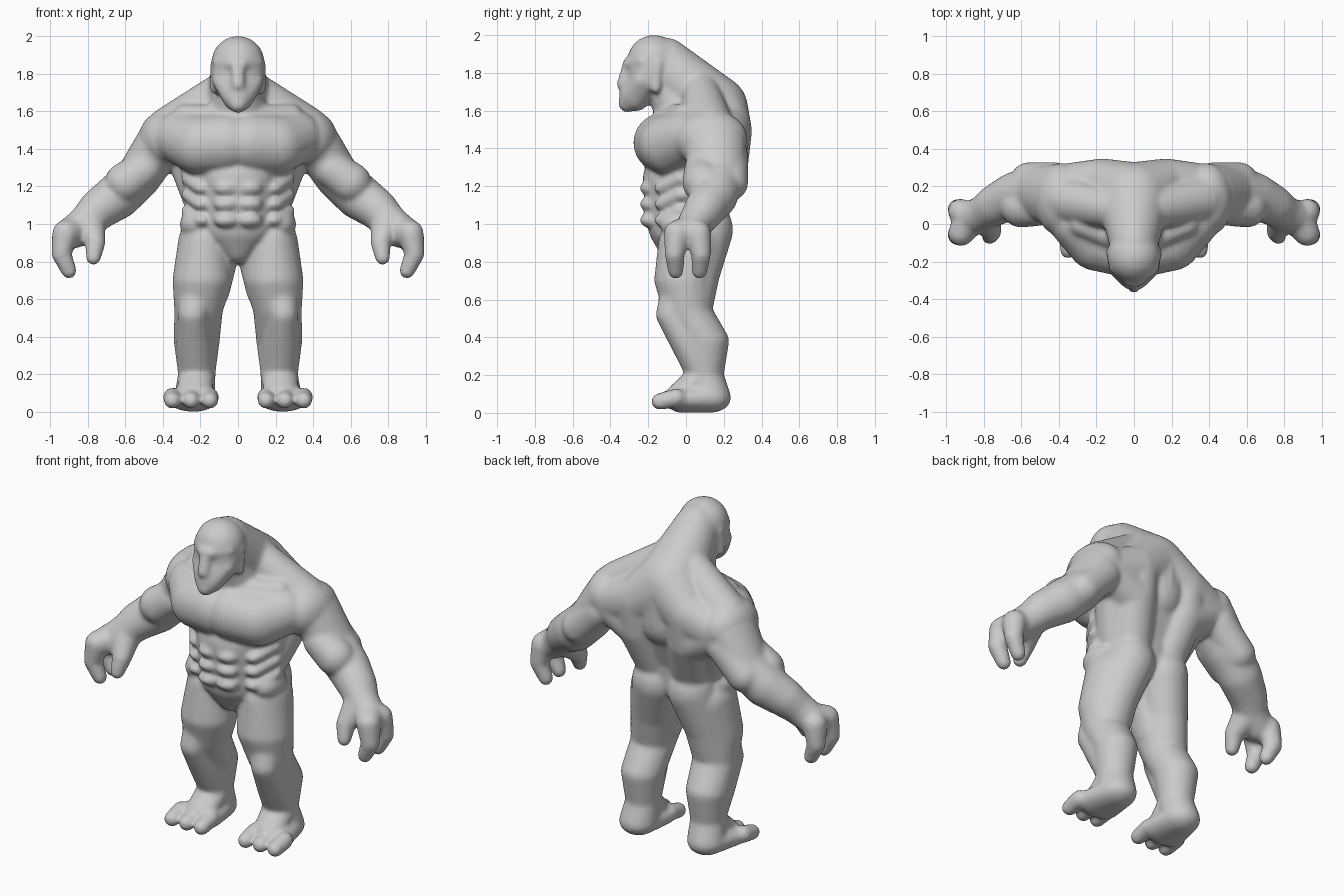
import bpy
import bmesh
from mathutils import Vector

cube = bpy.data.objects.get("Cube")
if cube:
    bpy.data.objects.remove(cube)

skin = bpy.data.materials.new("grey_skin")
skin.use_nodes = True
skin.diffuse_color = (.6, .6, .6, 1)
skin.node_tree.nodes["Principled BSDF"].inputs["Base Color"].default_value = skin.diffuse_color

# Unit sphere points shared by every muscle
template = bmesh.new()
bmesh.ops.create_icosphere(template, subdivisions=3, radius=1)
sphere = [vert.co.copy() for vert in template.verts]
template.free()

flesh = bmesh.new()


def ball(x, y, z, size, wide=1, deep=1, tall=1):
    """Points of an ellipsoid around a centre."""
    stretch = Vector((wide, deep, tall)) * size
    return [Vector((x, y, z)) + point * stretch for point in sphere]


def muscle(*balls):
    """Skin a chain of ellipsoids, each neighbouring pair with a convex hull."""
    for start, end in zip(balls, balls[1:] or balls):
        verts = [flesh.verts.new(point) for point in start + end]
        result = bmesh.ops.convex_hull(flesh, input=verts)
        inside = [item for item in result["geom_interior"] if isinstance(item, bmesh.types.BMVert)]
        bmesh.ops.delete(flesh, geom=inside, context="VERTS")


# Torso core
crotch = ball(0, 0, .88, .08)
pelvis = ball(0, .02, .98, .18, wide=1.5, tall=.6)
waist = ball(0, .02, 1.12, .2, wide=1.4, deep=.95, tall=.5)
ribs = ball(0, .05, 1.38, .25, wide=1.3, tall=.7)
upper_back = ball(0, .1, 1.5, .22, wide=1.5, tall=.6)
muscle(crotch, pelvis, waist, ribs, upper_back)

# Neck and hump
nape = ball(0, -.1, 1.83, .13, tall=1.2)
hump = ball(0, .15, 1.61, .18, wide=1.1)
throat = ball(0, -.1, 1.75, .11)
neck_base = ball(0, 0, 1.58, .17, tall=.5)
muscle(nape, hump, ball(0, .16, 1.4, .17))
muscle(throat, neck_base)

# Shoulders and back
neck_side = ball(.07, .07, 1.72, .1)
shoulder_top = ball(.36, .13, 1.5, .13)
deltoid = ball(.39, .13, 1.45, .14, deep=1.4, tall=1.1)
muscle(neck_side, shoulder_top)
muscle(deltoid)
shoulder_blade = ball(.17, .23, 1.49, .12, tall=1.2)
rear_shoulder = ball(.38, .2, 1.42, .12)
back_middle = ball(.17, .2, 1.32, .13)
back_base = ball(.12, .11, 1.08, .12)
muscle(hump, shoulder_blade, rear_shoulder)
muscle(shoulder_blade, back_middle, back_base)
muscle(rear_shoulder, back_middle)
lat_top = ball(.26, .15, 1.36, .12)
lat_base = ball(.19, .06, 1.12, .1)
muscle(lat_top, lat_base)

# Chest and its upper shelf
breast_inner = ball(.06, -.12, 1.43, .16)
breast = ball(.2, -.09, 1.42, .16)
armpit = ball(.31, .01, 1.46, .14)
muscle(breast_inner, breast, armpit)
shelf_inner = ball(.06, -.1, 1.57, .06)
shelf_outer = ball(.28, 0, 1.57, .07)
muscle(shelf_inner, shelf_outer)

# Stomach wall, its rows and flank ridges
stomach_top = ball(0, -.09, 1.24, .14, wide=1.4)
stomach_base = ball(0, -.09, .98, .11, wide=1.6)
muscle(stomach_top, stomach_base)
for row in range(3):
    height = 1.19 - row * .085
    muscle(ball(.06, -.19, height, .055, wide=1.3, tall=.75))
    ridge_front = ball(.19, -.12, height, .05, tall=.7)
    ridge_back = ball(.25, -.02, height + .05, .055, tall=.7)
    muscle(ridge_front, ridge_back)
groin = ball(0, -.06, .87, .08)
hip = ball(.23, -.02, 1, .08, deep=1.5)
muscle(stomach_base, groin)
muscle(hip)

# Legs
thigh_top = ball(.18, .02, .9, .14, deep=1.2)
thigh = ball(.19, -.01, .7, .16, tall=.6)
knee = ball(.21, .01, .54, .13, tall=.6)
calf = ball(.22, .1, .38, .13, wide=.95, tall=.7)
ankle = ball(.22, .1, .2, .1, tall=.6)
heel = ball(.23, .13, .08, .1, wide=1.1, deep=1.1, tall=.8)
muscle(thigh_top, thigh, knee, calf, ankle, heel)
buttock = ball(.12, .11, .97, .14, tall=1.1)
hamstring = ball(.18, .05, .74, .13)
muscle(buttock, hamstring, knee)
inner_thigh = ball(.09, .01, .86, .1)
muscle(inner_thigh, ball(.16, 0, .66, .12))
above_knee = ball(.22, -.04, .62, .1)
kneecap = ball(.24, -.08, .52, .08)
shin = ball(.23, .02, .37, .1)
muscle(thigh, above_knee, kneecap, shin, ankle)

# Feet and toes
foot = ball(.24, -.03, .07, .07, wide=2)
muscle(heel, foot)
muscle(ankle, ball(.23, -.04, .1, .06, wide=1.5))
for toe in range(3):
    across = .15 + toe * .1
    muscle(ball(across, -.05, .08, .05), ball(across, -.14, .06, .045))

# Arms
shoulder = ball(.42, .15, 1.42, .13, deep=1.3)
upper_arm = ball(.53, .17, 1.25, .12, deep=1.2)
elbow = ball(.64, .15, 1.15, .125)
forearm = ball(.74, .1, 1.08, .11)
wrist = ball(.8, .06, 1.02, .095)
palm = ball(.87, .03, .96, .09)
muscle(shoulder, upper_arm, elbow, forearm, wrist, palm)
biceps = ball(.5, .09, 1.29, .1)
forearm_swell = ball(.6, .09, 1.22, .11)
muscle(biceps, forearm_swell)
triceps = ball(.42, .23, 1.36, .1)
elbow_back = ball(.56, .23, 1.22, .1)
muscle(triceps, elbow_back)

# Hands: a thumb and two fingers curling down
thumb_tip = ball(.77, -.07, .82, .04)
muscle(wrist, ball(.76, -.04, .9, .055), thumb_tip)
for depth in (-.06, .08):
    knuckle = ball(.92, depth * .8, .95, .07)
    finger_bend = ball(.94, depth, .84, .053)
    finger_tip = ball(.9, depth * .9, .75, .042)
    muscle(palm, knuckle, finger_bend, finger_tip)

# Head
skull = ball(0, -.17, 1.86, .142)
face = ball(0, -.21, 1.77, .14, deep=.7, tall=.7)
jaw = ball(0, -.27, 1.68, .085)
muscle(skull, face, jaw)
brow_inner = ball(.02, -.3, 1.85, .035)
brow_outer = ball(.1, -.23, 1.86, .035)
muscle(brow_inner, brow_outer)
nose_bridge = ball(0, -.3, 1.85, .035)
nose_tip = ball(0, -.33, 1.74, .038)
muscle(nose_bridge, nose_tip)
chin = ball(0, -.31, 1.64, .05)
cheek = ball(.09, -.24, 1.76, .045)
mouth_corner = ball(.04, -.29, 1.68, .045)
muscle(cheek, mouth_corner, chin)
muscle(ball(.12, -.15, 1.85, .03), ball(.12, -.16, 1.72, .03))

# Mirror the halves and fuse everything into one smooth skin
mesh = bpy.data.meshes.new("body")
flesh.to_mesh(mesh)
flesh.free()
mesh.materials.append(skin)
body = bpy.data.objects.new("body", mesh)
bpy.context.scene.collection.objects.link(body)
mirror = body.modifiers.new("mirror", "MIRROR")
mirror.use_mirror_merge = False
fuse = body.modifiers.new("fuse", "REMESH")
fuse.mode = "VOXEL"
fuse.voxel_size = .011
fuse.use_smooth_shade = True
relax = body.modifiers.new("relax", "SMOOTH")
relax.iterations = 14
